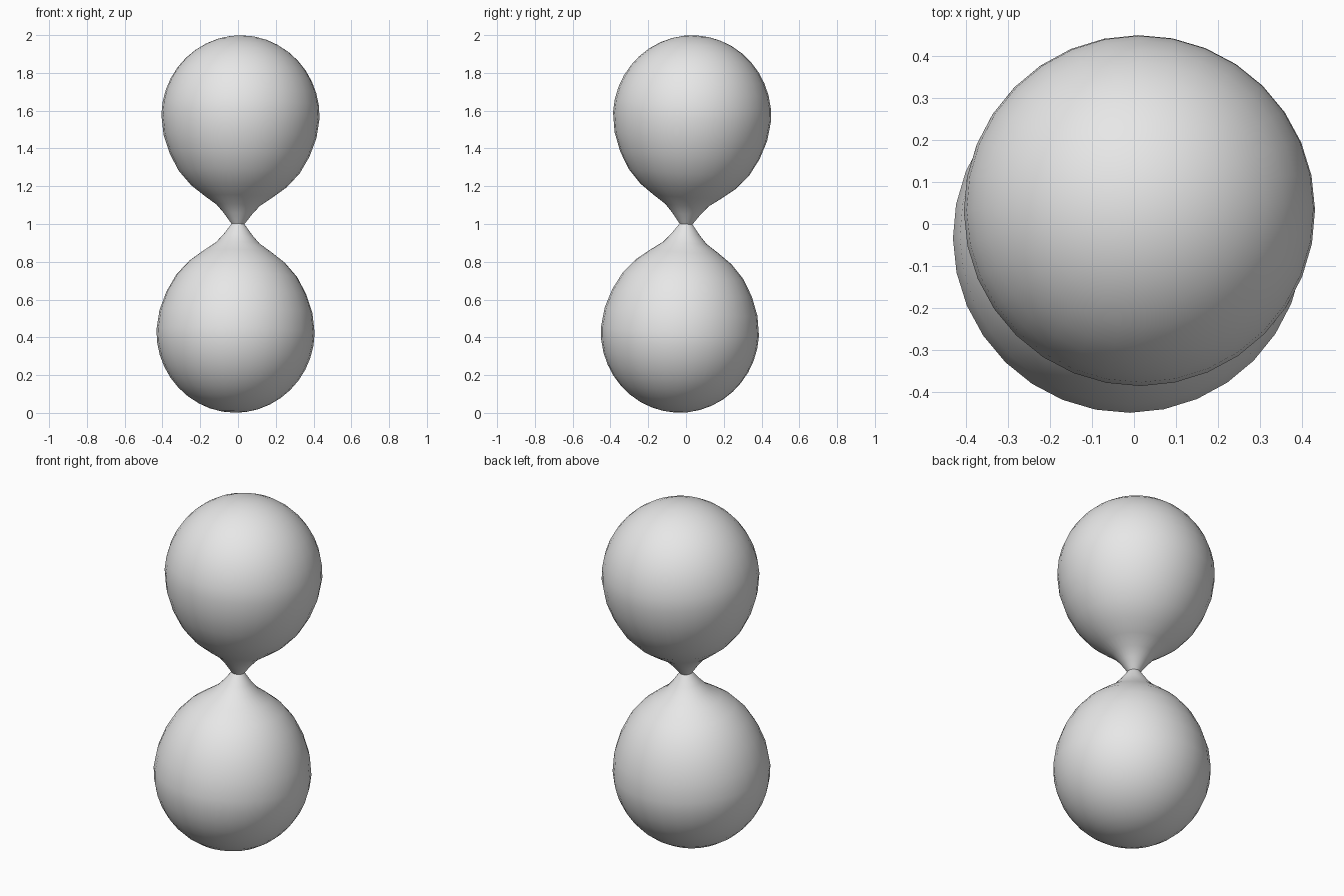
import bpy, bmesh, math
from mathutils import Vector

if "Cube" in bpy.data.objects:
    bpy.data.objects.remove(bpy.data.objects["Cube"])

SEGMENTS = 32
NECK = Vector((0, 0, 1))
AXIS = Vector((0.013, 0.032, 0.57))   # slight lean from the neck to the bulb centre

grey = bpy.data.materials.new("plain_grey")
grey.diffuse_color = (0.8, 0.8, 0.8, 1)
grey.use_nodes = True
grey.node_tree.nodes["Principled BSDF"].inputs["Base Color"].default_value = grey.diffuse_color

# (radius, distance from neck): flared throat, then a rounded cap
profile = [(0.034, 0.0), (0.049, 0.02), (0.075, 0.055), (0.115, 0.1), (0.18, 0.145),
           (0.253, 0.2), (0.32, 0.275), (0.37, 0.365), (0.405, 0.465)]
for i in range(10):
    a = math.radians(90 * i / 10)
    profile.append((0.419 * math.cos(a), 0.57 + 0.43 * math.sin(a)))


def bulb(name, side):
    """Lathe one bulb along its leaning axis; side is +1 up or -1 down."""
    bm = bmesh.new()
    turn = AXIS.to_track_quat('Z', 'Y')

    def place(x, y, h):
        return bm.verts.new(NECK + side * (turn @ Vector((x, y, h))))

    rings = []
    for r, h in profile:
        rings.append([place(r * math.cos(t), r * math.sin(t), h)
                      for t in (2 * math.pi * k / SEGMENTS for k in range(SEGMENTS))])
    tip = place(0, 0, 1.0)
    for k in range(SEGMENTS):
        n = (k + 1) % SEGMENTS
        for low, high in zip(rings, rings[1:]):
            bm.faces.new((low[k], low[n], high[n], high[k]))
        bm.faces.new((rings[-1][k], rings[-1][n], tip))
    if side < 0:   # point reflection turns the faces inside out
        bmesh.ops.reverse_faces(bm, faces=bm.faces[:])
    for f in bm.faces:
        f.smooth = True
    mesh = bpy.data.meshes.new(name)
    bm.to_mesh(mesh)
    bm.free()
    mesh.materials.append(grey)
    obj = bpy.data.objects.new(name, mesh)
    bpy.context.collection.objects.link(obj)
    return obj


# Two matching bulbs joined at the pinched neck
bulb("upper_bulb", 1)
bulb("lower_bulb", -1)
